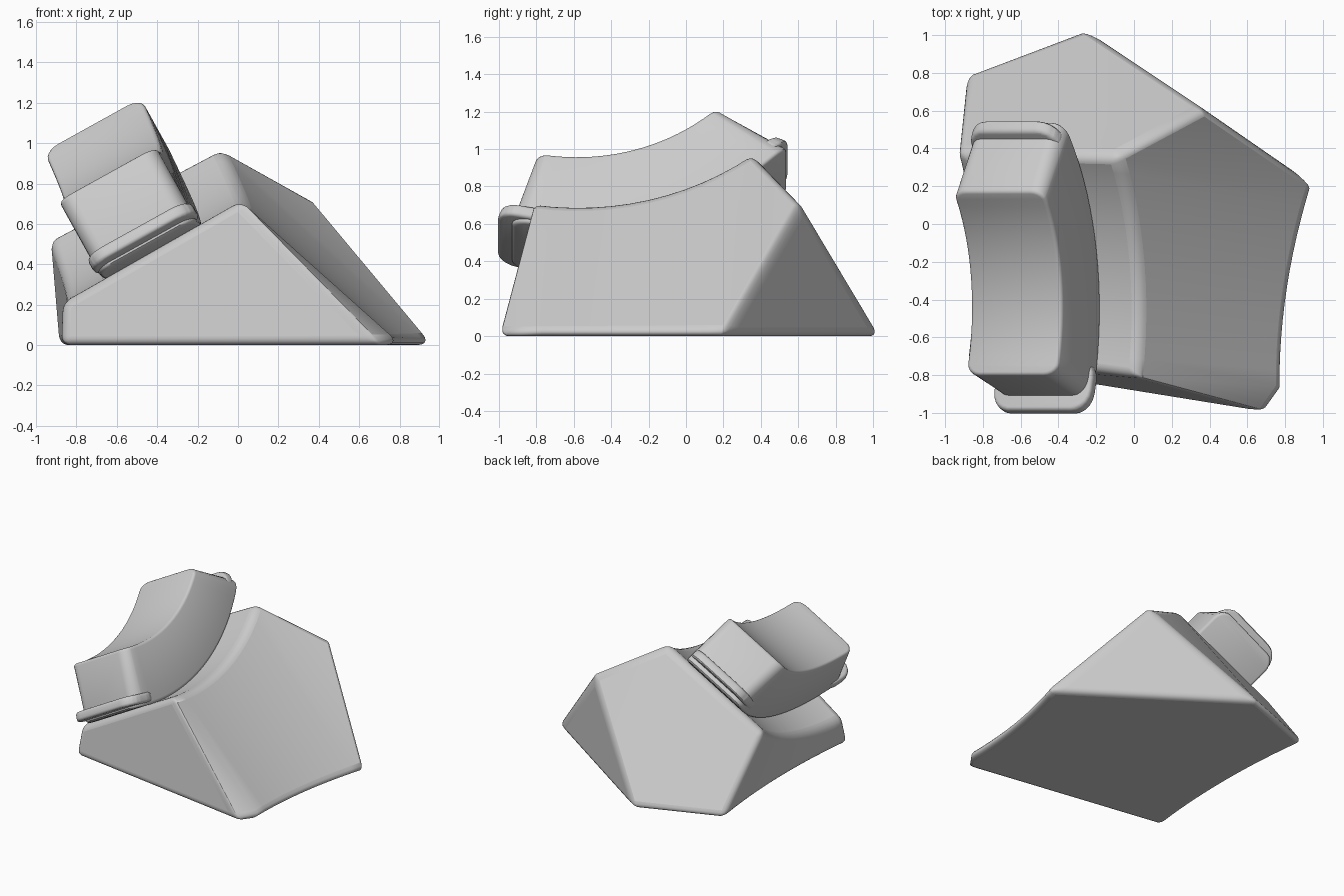
import bpy, bmesh, math
from mathutils import Vector

if "Cube" in bpy.data.objects:
    bpy.data.objects.remove(bpy.data.objects["Cube"])

grey = bpy.data.materials.new("plain grey")
grey.use_nodes = True
COL = (0.6, 0.6, 0.6, 1)
grey.diffuse_color = COL
grey.node_tree.nodes["Principled BSDF"].inputs["Base Color"].default_value = COL

# Saddle frame: a cylinder whose axis runs up the slope
TILT = math.radians(29)
CY, CN = -0.55, 2.1      # axis position across and above the slope
SEAT_R = 1.5


def saddle(u, angle, r):
    """Slope distance, angle round the axis and radius to model space."""
    y, n = CY + r * math.sin(angle), CN - r * math.cos(angle)
    c, s = math.cos(TILT), math.sin(TILT)
    return Vector((u * c - n * s, y, u * s + n * c))


def finish(bm, name):
    bmesh.ops.recalc_face_normals(bm, faces=bm.faces)
    me = bpy.data.meshes.new(name)
    bm.to_mesh(me)
    bm.free()
    me.materials.append(grey)
    ob = bpy.data.objects.new(name, me)
    bpy.context.collection.objects.link(ob)
    bpy.ops.object.select_all(action='DESELECT')
    bpy.context.view_layer.objects.active = ob
    ob.select_set(True)
    bpy.ops.object.shade_smooth_by_angle(angle=math.radians(35))
    return ob


# Pedestal: five-sided foot lofted up to the curved seat
def make_pedestal():
    N = 12
    bm = bmesh.new()
    E, C = Vector((0.81, -0.86, 0)), Vector((0.975, 0.19, 0))
    A, B = Vector((-0.27, 1.035, 0)), Vector((-0.89, 0.8, 0))
    D = Vector((-0.88, -0.75, 0))
    peak = bm.verts.new((0.375, 0.605, 0.72))

    def edge_row(p, q, inward):
        return [bm.verts.new(p.lerp(q, i / N) + Vector((inward * 4 * i / N * (1 - i / N), 0, 0)))
                for i in range(N + 1)]

    def rim(u0, u1, a0, a1):
        return [bm.verts.new(saddle(u0 + (u1 - u0) * i / N,
                                    math.radians(a0 + (a1 - a0) * i / N), SEAT_R))
                for i in range(N + 1)]

    foot_r, foot_l = edge_row(E, C, -0.04), edge_row(D, B, 0.05)
    rim_r, rim_l = rim(0.355, 0.395, -10, 37), rim(-0.66, -0.56, -5.5, 38)
    a = bm.verts.new(A)
    nose = bm.verts.new((0.71, -1.0, 0))
    for low, high in ((foot_r, rim_r), (rim_r, rim_l), (rim_l, foot_l)):
        for i in range(N):
            bm.faces.new((low[i], low[i + 1], high[i + 1], high[i]))
    c, b = foot_r[-1], foot_l[-1]
    bm.faces.new((foot_l[0], nose, rim_r[0], rim_l[0]))
    bm.faces.new((nose, foot_r[0], rim_r[0]))
    bm.faces.new((c, peak, rim_r[-1]))
    bm.faces.new((c, a, peak))
    bm.faces.new((a, rim_r[-1], peak))
    bm.faces.new((a, b, rim_r[-1]))
    bm.faces.new((b, rim_l[-1], rim_r[-1]))
    bm.faces.new([nose] + foot_r + [a] + foot_l[::-1])

    # The thin foot edge and the ridge to the peak are rounded more
    bmesh.ops.recalc_face_normals(bm, faces=bm.faces)
    weight = bm.edges.layers.float.new("bevel_weight_edge")
    soft = set(foot_r) | {peak, rim_r[-1]}
    for e in bm.edges:
        if e.calc_face_angle(0) > math.radians(30):
            e[weight] = 1 if soft.issuperset(e.verts) else 0.55
    ob = finish(bm, "pedestal")
    mod = ob.modifiers.new("soft edges", 'BEVEL')
    mod.width, mod.segments = 0.085, 5
    mod.limit_method = 'WEIGHT'
    mod.use_clamp_overlap = False


# Rounded box bent round the saddle axis, slightly skewed up the slope
def bent_box(name, u0, u1, a0, a1, r0, r1, corner, edge):
    bm = bmesh.new()
    bmesh.ops.create_cube(bm, size=1)
    mid_r = (r0 + r1) / 2
    s0, s1 = math.radians(a0) * mid_r, math.radians(a1) * mid_r
    for v in bm.verts:
        v.co = ((u0 + u1) / 2 + v.co.x * (u1 - u0),
                (s0 + s1) / 2 + v.co.y * (s1 - s0),
                mid_r + v.co.z * (r1 - r0))
    upright = [e for e in bm.edges if abs(e.verts[0].co.z - e.verts[1].co.z) > 1e-4]
    bmesh.ops.bevel(bm, geom=upright, offset=corner, segments=5, profile=0.5, affect='EDGES')
    rims = [e for e in bm.edges if e.calc_face_angle(0) > 1]
    bmesh.ops.bevel(bm, geom=rims, offset=edge, segments=3, profile=0.5, affect='EDGES')
    for k in range(1, 20):
        y = s0 + (s1 - s0) * k / 20
        bmesh.ops.bisect_plane(bm, geom=bm.verts[:] + bm.edges[:] + bm.faces[:],
                               plane_co=(0, y, 0), plane_no=(0, 1, 0))
    for v in bm.verts:
        angle = v.co.y / mid_r
        flare = 1 + 0.25 * (v.co.z - 1.08)
        v.co = saddle(v.co.x + 0.06 * (angle - 0.25), angle * flare, v.co.z)
    return finish(bm, name)


make_pedestal()
bent_box("curved_block", -0.405, 0.145, -13.5, 42.5, 1.07, 1.5, 0.08, 0.02)
# Lips sticking out at the block's ends
bent_box("front_lip", -0.42, 0.165, -16.5, -6, 1.41, 1.48, 0.1, 0.02)
bent_box("back_lip", -0.41, 0.135, 32, 44.8, 1.39, 1.46, 0.12, 0.02)
